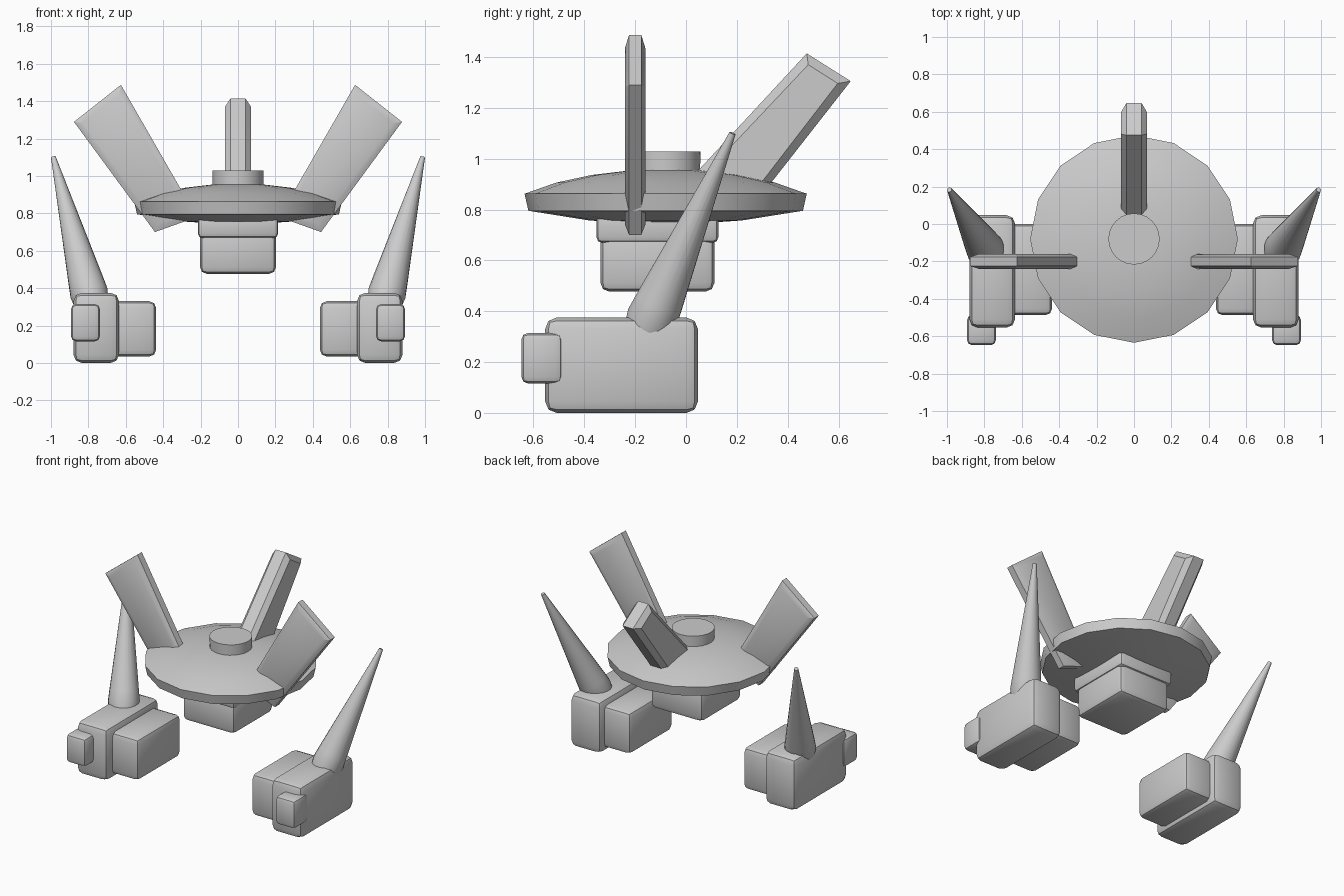
import bpy, bmesh, math
from mathutils import Vector

old = bpy.data.objects.get("Cube")
if old:
    bpy.data.objects.remove(old, do_unlink=True)

GREY = (0.6, 0.6, 0.6, 1.0)
mat = bpy.data.materials.new("plain grey")
mat.use_nodes = True
mat.diffuse_color = GREY
mat.node_tree.nodes["Principled BSDF"].inputs["Base Color"].default_value = GREY


def finish(name, bm, angle=30):
    """Turn a bmesh into a grey object with smooth faces and sharp corners."""
    bmesh.ops.recalc_face_normals(bm, faces=bm.faces)
    mesh = bpy.data.meshes.new(name)
    bm.to_mesh(mesh)
    bm.free()
    mesh.materials.append(mat)
    obj = bpy.data.objects.new(name, mesh)
    bpy.context.collection.objects.link(obj)
    bpy.ops.object.select_all(action='DESELECT')
    obj.select_set(True)
    bpy.context.view_layer.objects.active = obj
    bpy.ops.object.shade_smooth_by_angle(angle=math.radians(angle))
    return obj


def box(name, low, high, bevel):
    """Rounded box between two corners."""
    low, high = Vector(low), Vector(high)
    bm = bmesh.new()
    bmesh.ops.create_cube(bm, size=1)
    for v in bm.verts:
        v.co = (low + high) / 2 + v.co * (high - low)
    bmesh.ops.bevel(bm, geom=bm.edges[:], offset=bevel, segments=2,
                    profile=0.5, affect='EDGES')
    return finish(name, bm)


def lathe(name, profile, centre, sides, angle=30):
    """Spin a radius/height profile about an upright axis."""
    bm = bmesh.new()
    rings = []
    for r, z in profile:
        ring = []
        for i in range(sides):
            a = math.tau * i / sides
            ring.append(bm.verts.new((centre[0] + r * math.cos(a),
                                      centre[1] + r * math.sin(a), z)))
        rings.append(ring)
    for a, b in zip(rings, rings[1:]):
        for i in range(sides):
            j = (i + 1) % sides
            bm.faces.new((a[i], a[j], b[j], b[i]))
    bm.faces.new(rings[0])
    bm.faces.new(rings[-1])
    return finish(name, bm, angle)


def fin(name, outline, half, edge_half, inset, place):
    """Chamfered slab: outline at the thin edge, inset outline on the broad sides."""
    pts = [Vector(p) for p in outline]
    bm = bmesh.new()
    for i, p in enumerate(pts):
        u = (pts[i - 1] - p).normalized()
        w = (pts[(i + 1) % len(pts)] - p).normalized()
        q = p + (u + w) * inset
        for s in (-1, 1):
            bm.verts.new(place(p, s * edge_half))
            bm.verts.new(place(q, s * half))
    bmesh.ops.convex_hull(bm, input=bm.verts[:])
    bmesh.ops.dissolve_limit(bm, angle_limit=0.02, verts=bm.verts[:], edges=bm.edges[:])
    return finish(name, bm)


# Central saucer with its cap
HUB = (0, -0.08)
lathe("saucer", [(0.2, 0.75), (0.30, 0.757), (0.54, 0.795), (0.555, 0.862), (0.43, 0.906),
                 (0.29, 0.936), (0.13, 0.955)], HUB, 16)
lathe("saucer_cap", [(0.135, 0.93), (0.137, 1.028)], HUB, 24)

# Stepped block under the saucer
box("underbody_collar", (-0.215, -0.353, 0.668), (0.215, 0.128, 0.80), 0.025)
box("underbody_block", (-0.203, -0.337, 0.477), (0.203, 0.112, 0.72), 0.035)

# Rear fin
fin("rear_fin", [(0.475, 1.414), (0.648, 1.305), (0.28, 0.835), (-0.02, 0.88)],
    0.07, 0.04, 0.035, lambda p, t: (t, p.x, p.y))

for side, s in (("left", 1), ("right", -1)):
    # Side fin, cutting through the saucer
    fin(side + "_fin", [(0.626, 1.487), (0.877, 1.289), (0.444, 0.70), (0.22, 0.78)],
        0.04, 0.024, 0.035, lambda p, t: (s * p.x, t - 0.2, p.y))

    # Floating pod made of three rounded boxes
    def pod_box(name, x, y, z, bevel):
        xs = sorted((s * x[0], s * x[1]))
        box(side + name, (xs[0], y[0], z[0]), (xs[1], y[1], z[1]), bevel)

    pod_box("_pod_outer", (0.636, 0.880), (-0.554, 0.047), (0, 0.375), 0.045)
    pod_box("_pod_inner", (0.438, 0.70), (-0.487, 0.0), (0.035, 0.33), 0.035)
    pod_box("_pod_nozzle", (0.738, 0.893), (-0.648, -0.486), (0.115, 0.315), 0.028)

    # Leaning spike on the pod
    base, tip = Vector((s * 0.78, -0.16, 0.31)), Vector((s * 0.987, 0.183, 1.10))
    axis = tip - base
    spike = lathe(side + "_spike", [(0.09, 0), (0.102, 0.07), (0.095, 0.14),
                                    (0.013, axis.length)], (0, 0), 20, 40)
    spike.rotation_mode = 'QUATERNION'
    spike.rotation_quaternion = axis.to_track_quat('Z', 'Y')
    spike.location = base
